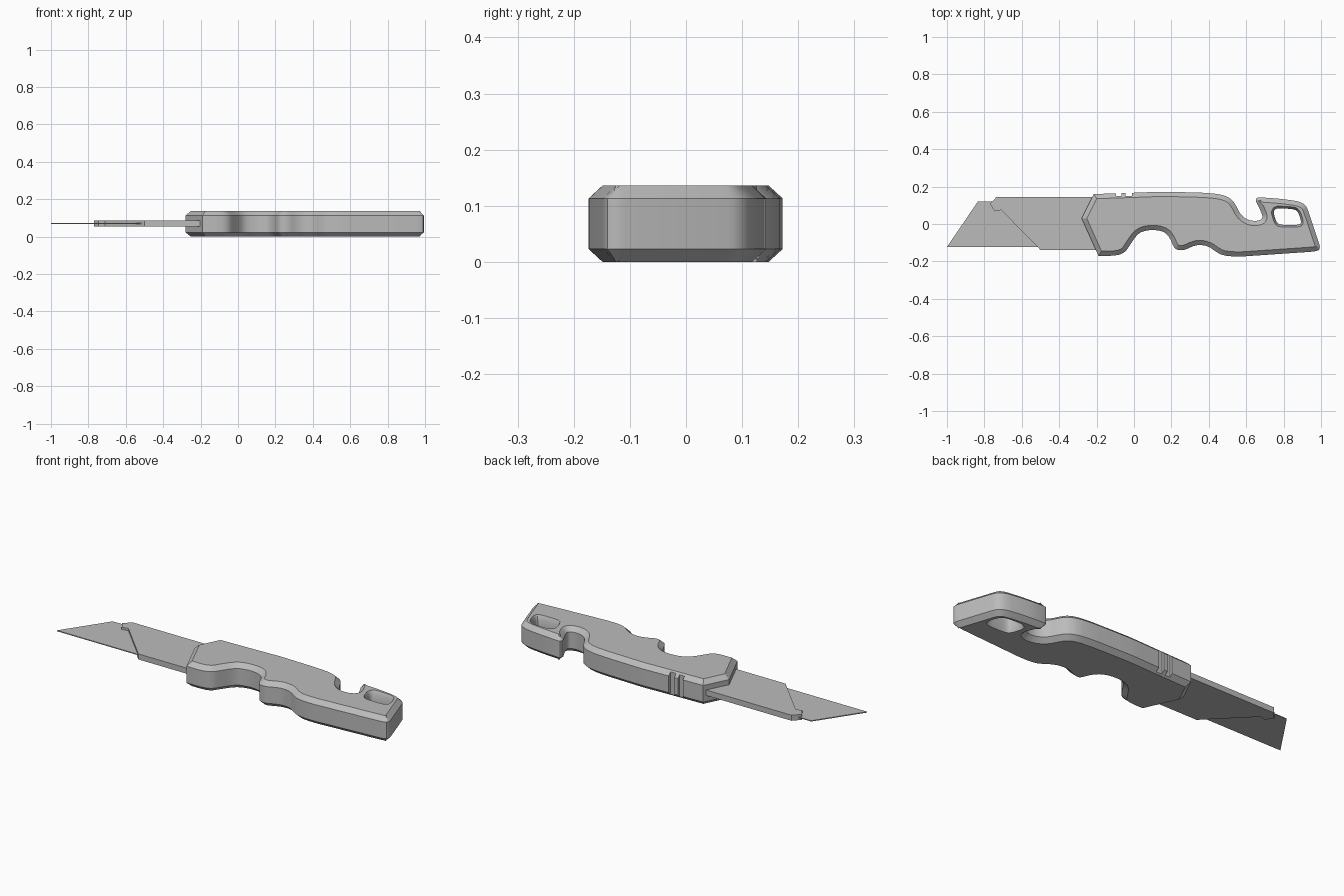
import bpy
import bmesh
from mathutils import Vector

if "Cube" in bpy.data.objects:
    bpy.data.objects.remove(bpy.data.objects["Cube"])

grey = bpy.data.materials.new("grey")
grey.use_nodes = True
colour = (0.5, 0.5, 0.5, 1)
grey.diffuse_color = colour
grey.node_tree.nodes["Principled BSDF"].inputs["Base Color"].default_value = colour


def rounded(points, sharp_below, reach):
    """Cut the corners of a closed outline, except those left of sharp_below."""
    result = []
    for i, here in enumerate(points):
        if here.x < sharp_below:
            result.append(here)
            continue
        for other in (points[i - 1], points[(i + 1) % len(points)]):
            step = other - here
            result.append(here + step.normalized() * min(step.length / 4, reach))
    return result


def inset(points, distance):
    """Mitred offset to the left of the direction of travel."""
    result = []
    for i, here in enumerate(points):
        a = (here - points[i - 1]).normalized()
        b = (points[(i + 1) % len(points)] - here).normalized()
        na, nb = Vector((-a.y, a.x)), Vector((-b.y, b.x))
        result.append(here + (na + nb) * distance / (1 + na.dot(nb)))
    return result


def slab(name, loops, bottom, top, drop=0):
    """Extrude outlines between two heights; each loop is (points, chamfer)."""
    bm = bmesh.new()
    caps = [[], []]
    for points, chamfer in loops:
        if chamfer:
            levels = [(bottom, chamfer), (bottom + drop, 0), (top - drop, 0), (top, chamfer)]
        else:
            levels = [(bottom, 0), (top, 0)]
        rings = [[bm.verts.new((p.x, p.y, z)) for p in inset(points, amount)]
                 for z, amount in levels]
        count = len(points)
        for low, high in zip(rings, rings[1:]):
            for i in range(count):
                j = (i + 1) % count
                bm.faces.new((low[i], low[j], high[j], high[i]))
        for cap, ring in zip(caps, (rings[0], rings[-1])):
            cap += [bm.edges.get((ring[i - 1], ring[i])) for i in range(count)]
    for cap in caps:
        bmesh.ops.triangle_fill(bm, edges=cap, use_beauty=True)
    bmesh.ops.recalc_face_normals(bm, faces=bm.faces)
    mesh = bpy.data.meshes.new(name)
    bm.to_mesh(mesh)
    bm.free()
    mesh.materials.append(grey)
    obj = bpy.data.objects.new(name, mesh)
    bpy.context.collection.objects.link(obj)
    return obj


def outline(*pairs):
    return [Vector(p) for p in pairs]


def box_outline(x0, x1, y0, y1):
    return outline((x0, y0), (x1, y0), (x1, y1), (x0, y1))


# Handle outline: finger grooves, butt, hook, slot, then the spine
grip = outline(
    (-.28, .03), (-.19, -.17), (-.10, -.17), (-.05, -.155), (-.02, -.11),
    (.01, -.065), (.04, -.04), (.1, -.03), (.16, -.04), (.19, -.07),
    (.21, -.12), (.23, -.14), (.27, -.14), (.31, -.12), (.35, -.11),
    (.4, -.12), (.44, -.15), (.48, -.17), (.56, -.175), (.97, -.147),
    (1, -.135), (.935, .06), (.92, .1), (.88, .122), (.78, .135),
    (.64, .145), (.68, .065), (.69, .03), (.66, .015), (.61, .02),
    (.57, .05), (.545, .1), (.52, .135), (.47, .158), (.38, .167),
    (.15, .173), (0, .167), (-.215, .16))
# Lanyard hole runs clockwise so its chamfer opens outwards
hole = outline((.74, .085), (.86, .08), (.88, .06), (.895, .01),
               (.885, -.005), (.78, -.005), (.76, .01))
for reach in (.02, .008):
    grip = rounded(grip, -.15, reach)
    hole = rounded(hole, -.15, reach)
handle = slab("handle", [(grip, .025), (hole, .012)], 0, .136, .023)

# Thumb notches cut into the spine
for x0, x1 in ((-.096, -.066), (-.046, -.012)):
    cutter = slab("notch_cutter", [(box_outline(x0, x1, .149, .25), 0)], -.1, .25)
    cutter.hide_render = True
    cut = handle.modifiers.new("notch", "BOOLEAN")
    cut.operation = "DIFFERENCE"
    cut.solver = "EXACT"
    cut.object = cutter
    bpy.context.view_layer.objects.active = handle
    bpy.ops.object.modifier_apply(modifier=cut.name)
    bpy.data.objects.remove(cutter)

# Blade holder with a stepped, slanted front edge
holder = outline((-.5, -.139), (-.15, -.139), (-.15, .145), (-.735, .145),
                 (-.77, .107), (-.745, .068), (-.71, .075))
slab("blade_holder", [(holder, 0)], .055, .085)

# Thin trapezoid blade
blade = outline((-1, -.123), (-.45, -.123), (-.6, .12), (-.835, .12))
slab("blade", [(blade, 0)], .068, .073)

# Smooth the curved walls and keep the chamfers crisp
bpy.ops.object.select_all(action="DESELECT")
handle.select_set(True)
bpy.context.view_layer.objects.active = handle
bpy.ops.object.shade_smooth_by_angle()
